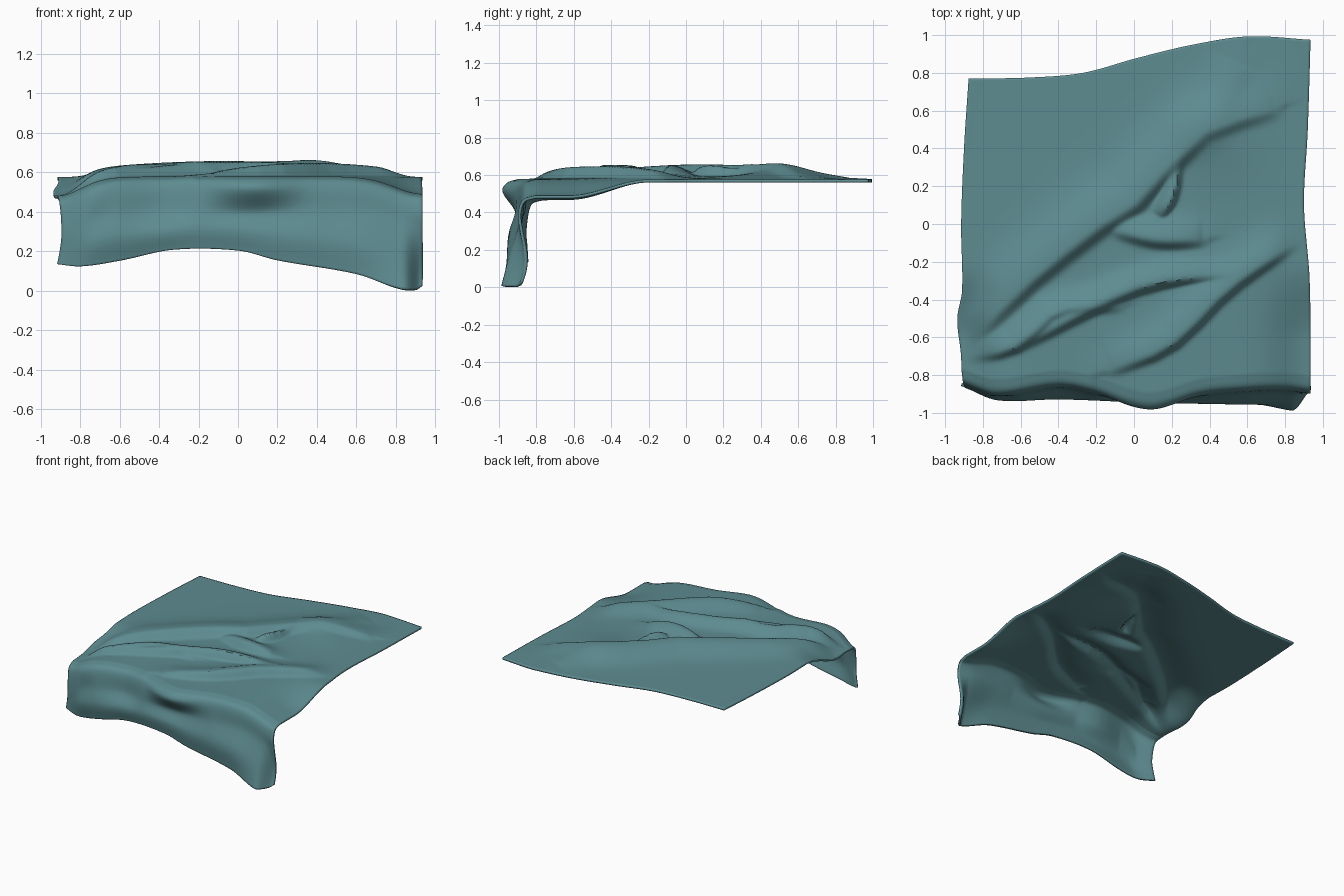
import bpy, bmesh, math
from mathutils import Vector

if "Cube" in bpy.data.objects:
    bpy.data.objects.remove(bpy.data.objects["Cube"])


def smooth(a, b, x):
    t = min(max((x - a) / (b - a), 0), 1)
    return t * t * (3 - 2 * t)


def curve(pts, x):
    """Smooth lookup through (x, value) points."""
    if x <= pts[0][0]:
        return pts[0][1]
    for i in range(len(pts) - 1):
        (x0, y0), (x1, y1) = pts[i], pts[i + 1]
        if x <= x1:
            def slope(k):
                a, b = pts[max(k - 1, 0)], pts[min(k + 1, len(pts) - 1)]
                return (b[1] - a[1]) / (b[0] - a[0])
            h = x1 - x0
            t = (x - x0) / h
            return ((2*t**3 - 3*t*t + 1) * y0 + (t**3 - 2*t*t + t) * h * slope(i)
                    + (3*t*t - 2*t**3) * y1 + (t**3 - t*t) * h * slope(i + 1))
    return pts[-1][1]


# Outline of the cloth
back = [(-.92, .77), (-.6, .775), (-.3, .80), (0, .88), (.3, .95), (.6, .993), (.94, .975)]
left = [(-.85, -.915), (-.7, -.915), (-.5, -.935), (-.35, -.91), (0, -.915), (.4, -.90), (.78, -.875)]
right = [(-.9, .935), (-.3, .93), (.1, .90), (.5, .92), (.98, .935)]
fold = [(-.92, -.845), (-.74, -.90), (-.4, -.855), (-.2, -.89), (0, -.96), (.12, -.97),
        (.35, -.90), (.6, -.875), (.8, -.87), (.93, -.885)]
belly_y = [(-.92, -.855), (-.74, -.925), (-.4, -.92), (0, -.935), (.6, -.945), (.93, -.93)]
hem_y = [(-.92, -.85), (-.75, -.90), (-.4, -.90), (0, -.92), (.6, -.94), (.86, -.985), (.93, -.99)]
hem_z = [(-.92, .135), (-.8, .125), (-.6, .155), (-.33, .21), (0, .205), (.2, .155),
         (.6, .085), (.8, .015), (.9, .004), (.94, .03)]

# Creases: path, height, width on the upper-left side, width on the lower-right side
creases = [
    ([(-.92, -.68), (-.62, -.36), (-.2, -.02), (.12, .2), (.24, .40), (.45, .52), (.74, .61)], .08, .17, .045),
    ([(-.9, -.71), (-.62, -.64), (-.4, -.46), (-.08, -.43)], .06, .08, .03),
    ([(-.6, -.64), (-.2, -.43), (.1, -.31), (.52, -.26)], .075, .08, .03),
    ([(-.12, -.77), (.2, -.63), (.5, -.34), (.88, -.08)], .07, .12, .03),
    ([(.14, .04), (.21, .18), (.24, .38)], .07, .05, .022),
    ([(-.1, -.03), (.12, -.08), (.36, -.08)], .07, .09, .035),
    ([(.2, .42), (.42, .57), (.56, .85)], .04, .14, .10),
]


def densify(path, n=9):
    xs = [path[0][0] + (path[-1][0] - path[0][0]) * i / n for i in range(n + 1)]
    return [Vector((x, curve(path, x))) for x in xs]


creases = [(densify(p), *rest) for p, *rest in creases]


def crease_height(p):
    total = 0
    for path, amp, wide, steep in creases:
        best, side, along = 9, 1, 0
        n = len(path) - 1
        for i in range(n):
            a, e = path[i], path[i + 1] - path[i]
            t = min(max((p - a).dot(e) / e.length_squared, 0), 1)
            d = p - a - e * t
            if d.length < best:
                side = (e.x * d.y - e.y * d.x) / e.length
                best, along = d.length, (i + t) / n
        w = steep + (wide - steep) * smooth(-.015, .015, side)
        taper = .2 + .8 * max(math.sin(math.pi * along), 0) ** .7
        total += (amp * taper * math.exp(-(best / w) ** 2)) ** 2
    return math.sqrt(total)


def sheet_height(x, y, to_left, to_right):
    edge = min(to_left, to_right)
    h = crease_height(Vector((x, y)))
    h += .02 * math.exp(-((x - .1) / .6) ** 2 - ((y + .1) / .6) ** 2)
    h += .03 * math.exp(-((x - .42) / .22) ** 2 - ((y - .45) / .2) ** 2)
    h = .125 * math.tanh(h / .125)
    h *= smooth(0, .22, edge) * .9 + .1
    # side edges sag broadly towards the front
    sag = smooth(-.2, -.62, y) * (.095 * math.exp(-(to_left / .17) ** 2)
                                  + .085 * math.exp(-(to_right / .2) ** 2))
    return .568 + h - sag


NU, NT, NF = 120, 140, 50


def point(s, j):
    x0 = -.92 + 1.855 * s
    yf = curve(fold, x0)
    start = yf + .08

    def top(k):
        yb = curve(back, x0)
        y = yb + (start - yb) * k
        xl, xr = curve(left, y), curve(right, y)
        x = xl + (xr - xl) * s
        return Vector((x, y, sheet_height(x, y, x - xl, xr - x)))
    if j <= NT:
        return top(j / NT)
    # hanging front: rounded edge, shallow neck, belly, hem
    t = (j - NT) / NF
    p0 = top(1)
    zb, yb, ym = curve(hem_z, x0), curve(hem_y, x0), curve(belly_y, x0)
    neck = max(yf - .015, -.905)
    turn = smooth(.945, 1, s)
    zn = p0.z - .17
    ys = [(0, p0.y), (.13, yf + .022), (.25, yf), (.48, neck), (.74, ym), (1, yb)]
    zs = [(0, p0.z), (.13, p0.z - .018), (.25, p0.z - .06), (.48, zn), (.74, (zn + zb) / 2), (1, zb)]
    y, z = curve(ys, t), curve(zs, t)
    y += .11 * turn * smooth(.3, 1, t)           # right corner wraps backwards
    waist = .022 * math.sin(math.pi * t) * smooth(.3, 0, s)
    return Vector((p0.x + waist, y, z))


# Draped cloth sheet
bm = bmesh.new()
rows = [[bm.verts.new(point(i / NU, j)) for i in range(NU + 1)] for j in range(NT + NF + 1)]
for a, b in zip(rows, rows[1:]):
    for i in range(NU):
        bm.faces.new((a[i], b[i], b[i + 1], a[i + 1]))
bmesh.ops.recalc_face_normals(bm, faces=bm.faces)
mesh = bpy.data.meshes.new("draped_cloth")
bm.to_mesh(mesh)
bm.free()
cloth = bpy.data.objects.new("draped_cloth", mesh)
bpy.context.collection.objects.link(cloth)

# Cloth thickness
solid = cloth.modifiers.new("thickness", 'SOLIDIFY')
solid.thickness = .016
solid.offset = 0

# Teal fabric
mat = bpy.data.materials.new("teal_fabric")
mat.diffuse_color = (.11, .26, .28, 1)
mat.use_nodes = True
mat.node_tree.nodes["Principled BSDF"].inputs["Base Color"].default_value = mat.diffuse_color
mesh.materials.append(mat)

bpy.context.view_layer.objects.active = cloth
cloth.select_set(True)
bpy.ops.object.shade_smooth_by_angle(angle=math.radians(40))
